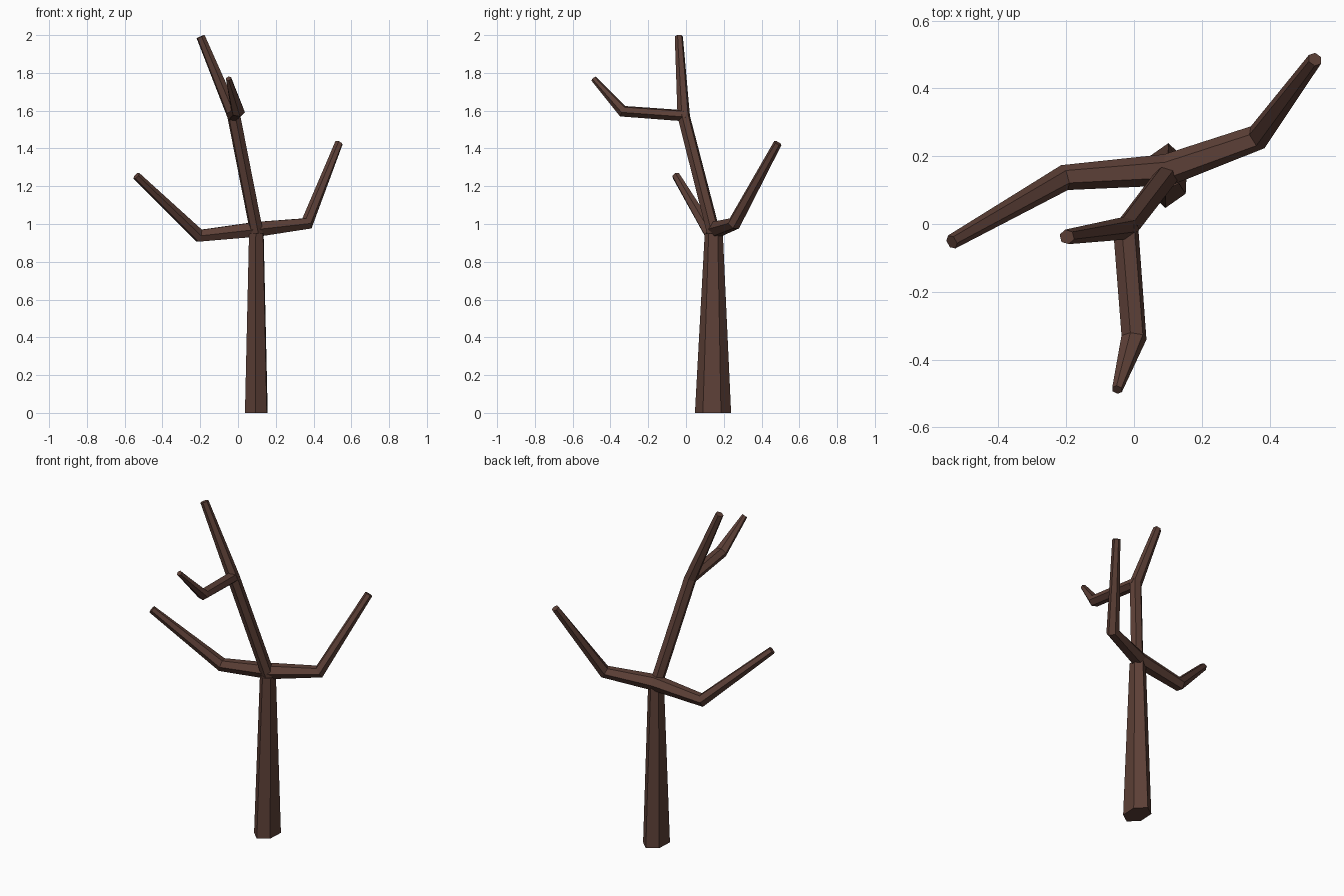
import bpy, bmesh, math
from mathutils import Vector

if "Cube" in bpy.data.objects:
    bpy.data.objects.remove(bpy.data.objects["Cube"])

bark = bpy.data.materials.new("dark brown bark")
bark.diffuse_color = (0.109, 0.051, 0.038, 1)
bark.use_nodes = True
bark.node_tree.nodes["Principled BSDF"].inputs["Base Color"].default_value = bark.diffuse_color


def limb(name, points, up, phase=0.0, sides=6):
    """Tapered faceted tube. points: (x, y, z, half width, half height)."""
    bm = bmesh.new()
    pos = [Vector(p[:3]) for p in points]
    rings = []
    for i, p in enumerate(points):
        # ring plane bisects the bend at each joint
        d = Vector((0, 0, 0))
        if i > 0:
            d += (pos[i] - pos[i - 1]).normalized()
        if i < len(pos) - 1:
            d += (pos[i + 1] - pos[i]).normalized()
        d.normalize()
        side = d.cross(Vector(up)).normalized()
        top = side.cross(d)
        ring = []
        for k in range(sides):
            a = math.radians(phase) + 2 * math.pi * k / sides
            ring.append(bm.verts.new(pos[i] + side * math.cos(a) * p[3]
                                     + top * math.sin(a) * p[4]))
        rings.append(ring)
    for r, s in zip(rings, rings[1:]):
        for k in range(sides):
            n = (k + 1) % sides
            bm.faces.new((r[k], r[n], s[n], s[k]))
    bm.faces.new(rings[0][::-1])
    bm.faces.new(rings[-1])
    bmesh.ops.recalc_face_normals(bm, faces=bm.faces)
    mesh = bpy.data.meshes.new(name)
    bm.to_mesh(mesh)
    bm.free()
    mesh.materials.append(bark)
    obj = bpy.data.objects.new(name, mesh)
    bpy.context.collection.objects.link(obj)
    return obj


Z, Y = (0, 0, 1), (0, 1, 0)

# trunk, deeper than it is wide
limb("trunk", [(0.097, 0.143, 0, 0.067, 0.096),
               (0.097, 0.147, 0.95, 0.043, 0.048)], Y, 94)

# two side limbs as one run through the fork
limb("side_limbs", [(-0.538, -0.053, 1.255, 0.022, 0.022),
                    (-0.205, 0.137, 0.938, 0.038, 0.038),
                    (0.10, 0.16, 0.972, 0.047, 0.045),
                    (0.365, 0.256, 1.003, 0.038, 0.036),
                    (0.534, 0.486, 1.428, 0.022, 0.022)], Z)

# leaning leader that continues the trunk
limb("leader", [(0.10, 0.147, 0.95, 0.036, 0.036),
                (-0.022, -0.012, 1.57, 0.036, 0.034),
                (-0.198, -0.038, 1.992, 0.024, 0.022)], Y, 78)

# small branch reaching forward
limb("front_branch", [(-0.025, -0.005, 1.573, 0.038, 0.031),
                      (0.0, -0.335, 1.597, 0.038, 0.032),
                      (-0.05, -0.489, 1.77, 0.016, 0.016)], Z, 12)
